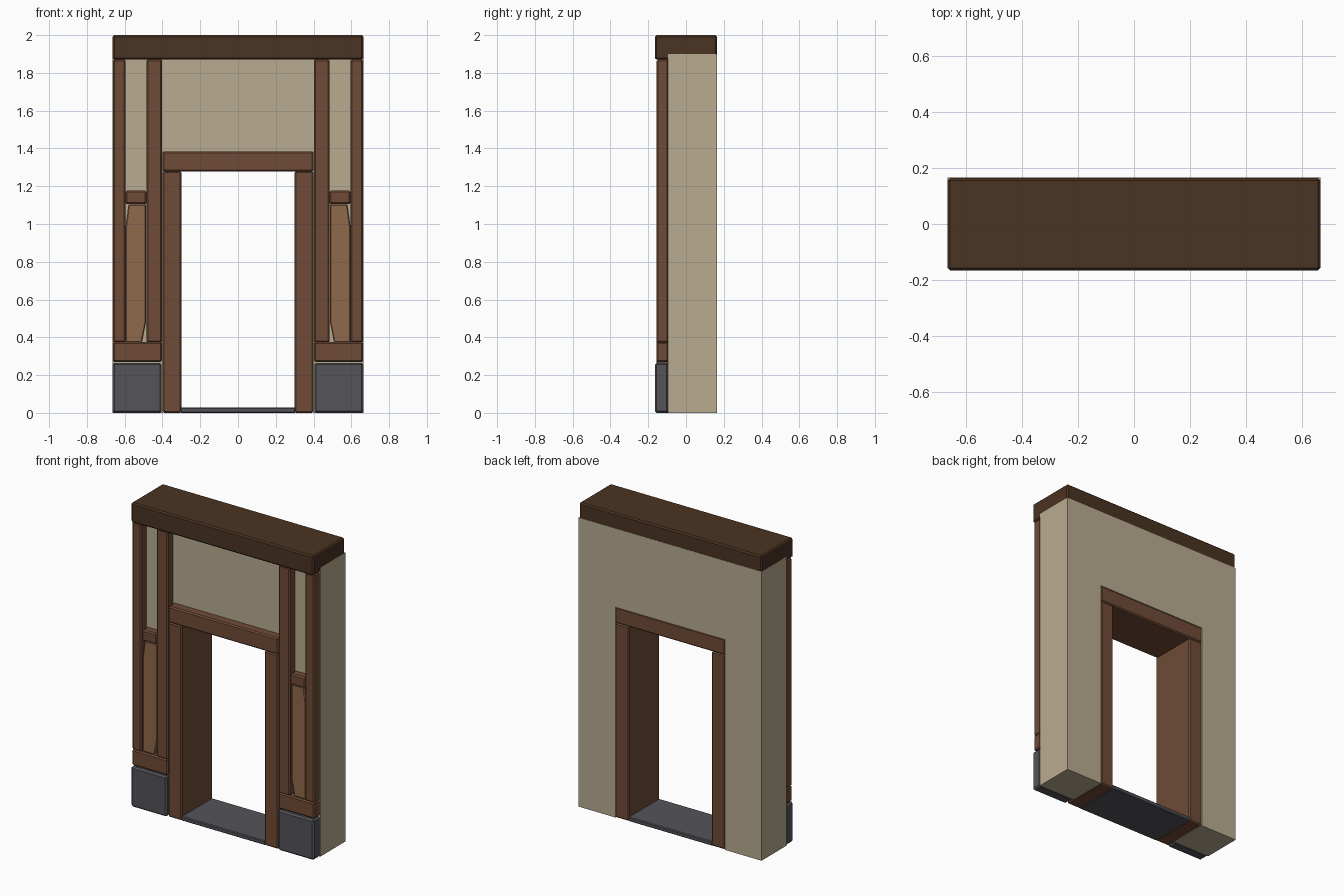
import bpy, bmesh

if "Cube" in bpy.data.objects:
    bpy.data.objects.remove(bpy.data.objects["Cube"])

def material(name, r, g, b):
    lin = lambda c: ((c / 255 + 0.055) / 1.055) ** 2.4 if c > 10 else c / 255 / 12.92
    m = bpy.data.materials.new(name)
    m.diffuse_color = (lin(r), lin(g), lin(b), 1)
    m.use_nodes = True
    m.node_tree.nodes["Principled BSDF"].inputs["Base Color"].default_value = m.diffuse_color
    return m

PLASTER = material("plaster", 185, 172, 144)
WOOD = material("timber", 111, 75, 54)
DARK = material("dark_timber", 74, 51, 34)
LIGHT = material("light_timber", 143, 105, 75)
STONE = material("stone", 84, 84, 90)

def prism(name, pts, y0, y1, mat, bevel=0.0):
    """Extrude an x-z outline from y0 to y1, with optional chamfered edges."""
    bm = bmesh.new()
    face = bm.faces.new([bm.verts.new((x, y0, z)) for x, z in pts])
    ext = bmesh.ops.extrude_face_region(bm, geom=[face])
    for v in ext["geom"]:
        if isinstance(v, bmesh.types.BMVert):
            v.co.y = y1
    bmesh.ops.recalc_face_normals(bm, faces=bm.faces)
    if bevel:
        bmesh.ops.bevel(bm, geom=bm.edges[:], offset=bevel, segments=1,
                        affect='EDGES', clamp_overlap=True)
    me = bpy.data.meshes.new(name)
    bm.to_mesh(me)
    bm.free()
    me.materials.append(mat)
    ob = bpy.data.objects.new(name, me)
    bpy.context.collection.objects.link(ob)
    return ob

def box(name, x0, x1, y0, y1, z0, z1, mat, bevel=0.008):
    return prism(name, [(x0, z0), (x1, z0), (x1, z1), (x0, z1)], y0, y1, mat, bevel)

W, BACK, FACE, FRONT = 0.665, 0.165, -0.095, -0.155

# Plaster wall with the doorway cut out of its outline
prism("wall", [(-W, 0), (-0.398, 0), (-0.398, 1.383), (0.398, 1.383), (0.398, 0),
               (W, 0), (W, 1.9), (-W, 1.9)], FACE, BACK, PLASTER)

# Top beam, a hair inside the wall's end and back faces
box("top_beam", -W + 0.001, W - 0.001, -0.165, BACK - 0.001, 1.87, 2.0, DARK, 0.009)

# Door lintel and threshold
box("door_lintel", -0.4, 0.4, FRONT, BACK, 1.278, 1.385, WOOD)
box("threshold", -0.305, 0.305, -0.154, BACK - 0.001, 0, 0.028, STONE, 0.005)

for s, side in ((-1, "left"), (1, "right")):
    def part(name, a, b, *rest):
        box(f"{side}_{name}", min(s * a, s * b), max(s * a, s * b), *rest)

    part("door_jamb", 0.3, 0.4, FRONT, BACK, 0, 1.28, WOOD)
    part("inner_post", 0.402, 0.485, FRONT, FACE + 0.003, 0.372, 1.872, WOOD)
    part("outer_post", 0.595, 0.663, FRONT, FACE + 0.003, 0.372, 1.872, WOOD)
    part("sill_beam", 0.402, 0.663, FRONT - 0.002, FACE + 0.003, 0.27, 0.375, WOOD)
    part("middle_rail", 0.485, 0.595, FRONT + 0.004, FACE + 0.003, 1.105, 1.177, WOOD)
    part("stone_base", 0.404, 0.665, -0.165, FACE + 0.003, 0, 0.265, STONE, 0.01)

    # Slanted brace filling the lower panel
    outline = [(0.508, 0.373), (0.595, 0.373), (0.595, 0.99), (0.58, 1.105),
               (0.487, 1.105), (0.487, 0.48)]
    prism(f"{side}_brace", [(s * x, z) for x, z in outline],
          FRONT + 0.012, FACE + 0.003, LIGHT, 0.006)
